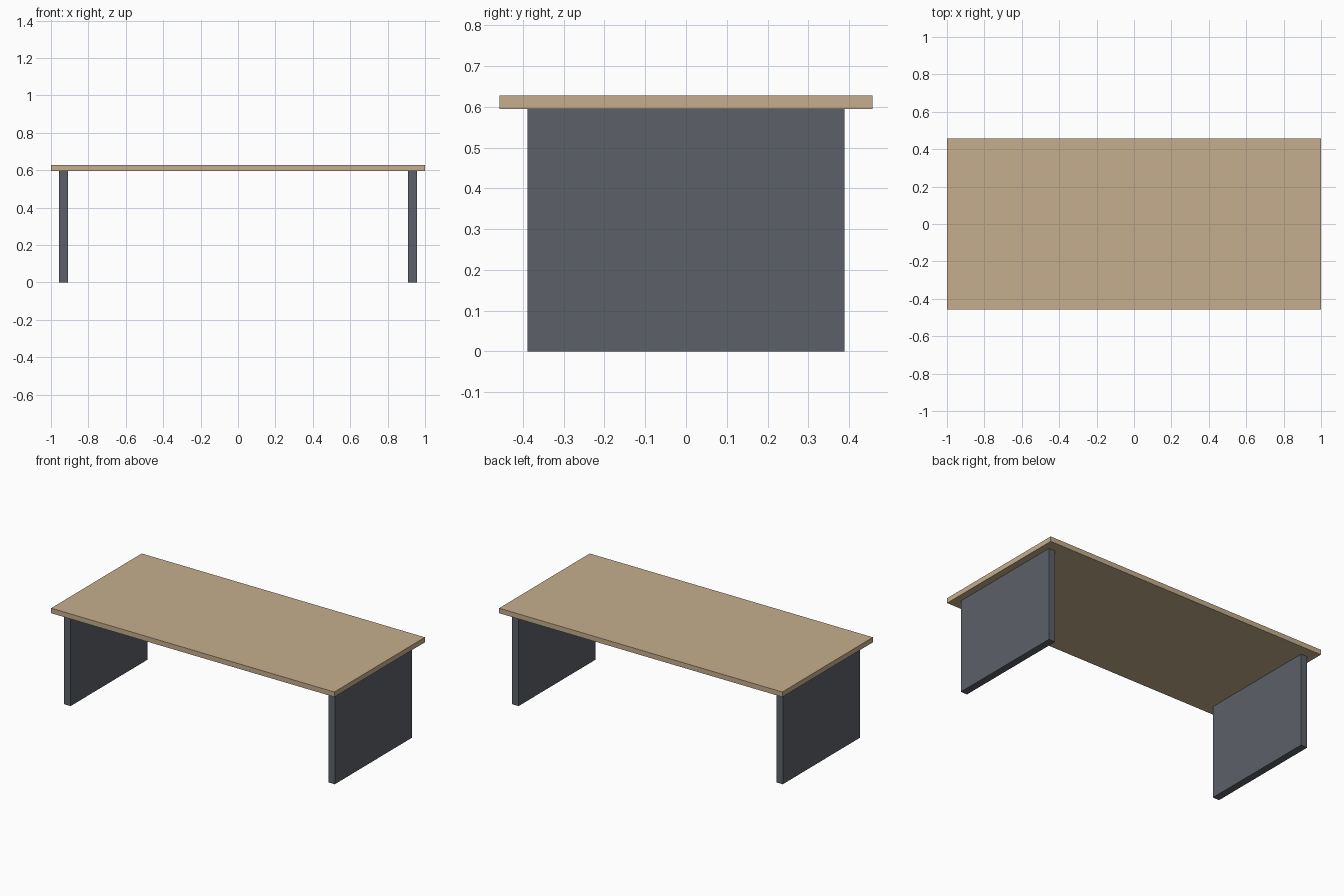
import bpy

if "Cube" in bpy.data.objects:
    bpy.data.objects.remove(bpy.data.objects["Cube"])


def material(name, rgb):
    mat = bpy.data.materials.new(name)
    mat.diffuse_color = (*rgb, 1.0)
    mat.use_nodes = True
    mat.node_tree.nodes["Principled BSDF"].inputs["Base Color"].default_value = mat.diffuse_color
    return mat


def box(name, low, high, mat):
    """Add a box spanning two opposite corners."""
    centre = [(a + b) / 2 for a, b in zip(low, high)]
    size = [b - a for a, b in zip(low, high)]
    bpy.ops.mesh.primitive_cube_add(size=1, location=centre)
    obj = bpy.context.object
    obj.name = name
    obj.scale = size
    bpy.ops.object.transform_apply(location=False, rotation=False, scale=True)
    obj.data.materials.append(mat)
    return obj


wood = material("light wood", (0.56, 0.42, 0.27))
grey = material("slate grey", (0.107, 0.120, 0.140))

TOP_Z, UNDER_Z = 0.627, 0.595

# Table top
box("table_top", (-1, -0.457, UNDER_Z), (1, 0.457, TOP_Z), wood)

# Solid panel legs at both ends
for side, x in (("left", -0.933), ("right", 0.933)):
    box(side + "_leg_panel", (x - 0.023, -0.389, 0), (x + 0.023, 0.389, UNDER_Z), grey)
